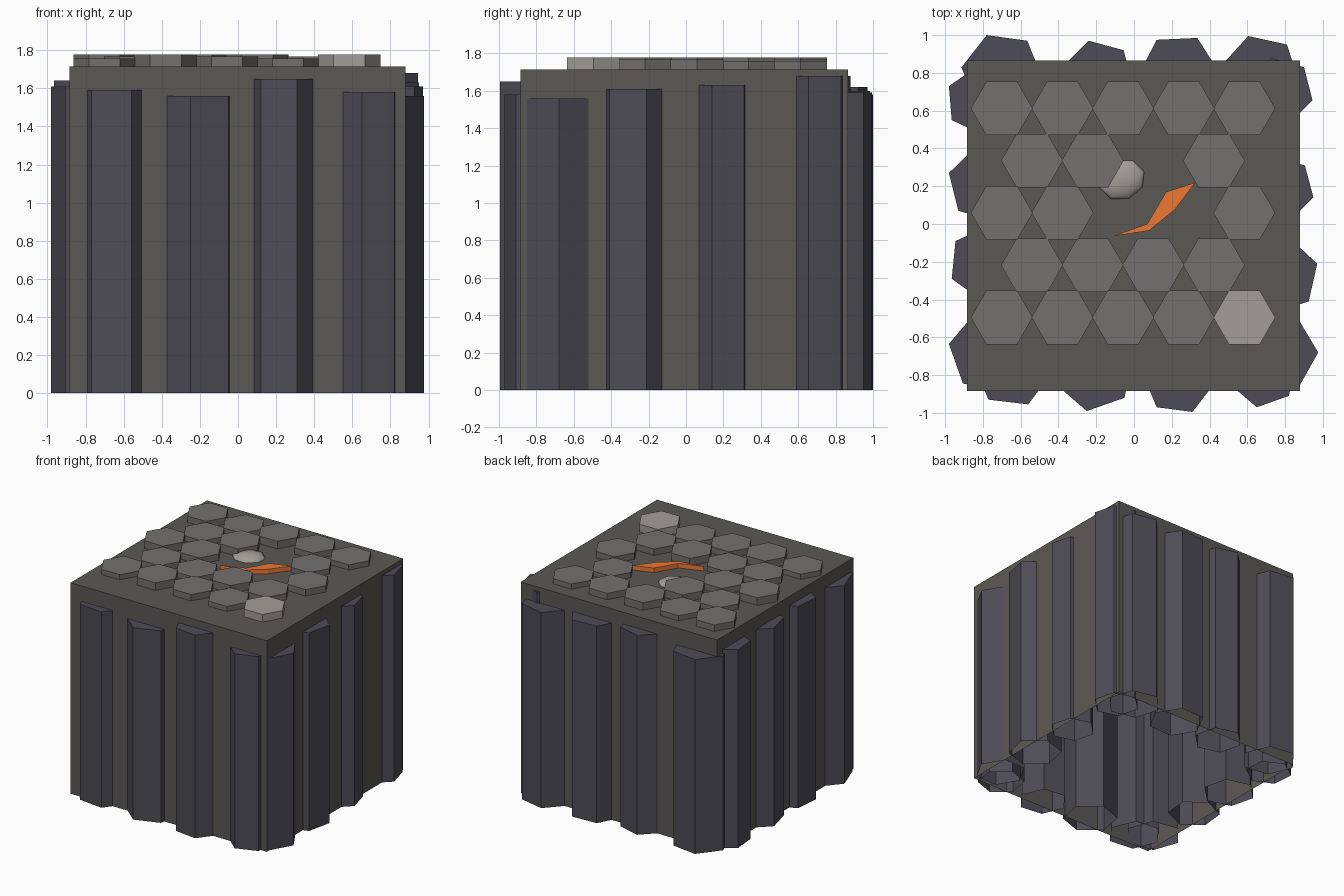
import bpy, bmesh, math

if "Cube" in bpy.data.objects:
    bpy.data.objects.remove(bpy.data.objects["Cube"])


def material(name, rgb):
    m = bpy.data.materials.new(name)
    m.diffuse_color = (*rgb, 1)
    m.use_nodes = True
    m.node_tree.nodes["Principled BSDF"].inputs["Base Color"].default_value = m.diffuse_color
    return m


STONE = material("stone", (0.105, 0.098, 0.090))
BASALT = material("basalt", (0.075, 0.072, 0.092))
TILE = material("tile_grey", (0.175, 0.165, 0.158))
PALE = material("tile_pale", (0.36, 0.34, 0.31))
EMBER = material("orange", (0.85, 0.19, 0.035))


def prism(name, outline, z0, z1, mat, bottom=True):
    """Extrude a counter-clockwise outline from z0 to z1."""
    bm = bmesh.new()
    lo = [bm.verts.new((x, y, z0)) for x, y in outline]
    hi = [bm.verts.new((x, y, z1)) for x, y in outline]
    n = len(outline)
    for i in range(n):
        j = (i + 1) % n
        bm.faces.new((lo[i], lo[j], hi[j], hi[i]))
    bm.faces.new(hi)
    if bottom:
        bm.faces.new(lo[::-1])
    me = bpy.data.meshes.new(name)
    bm.to_mesh(me)
    bm.free()
    me.materials.append(mat)
    ob = bpy.data.objects.new(name, me)
    bpy.context.collection.objects.link(ob)
    return ob


def hexagon_from_edge(ax, ay, bx, by):
    """Regular hexagon lying to the left of the edge A-B."""
    a, d = complex(ax, ay), complex(bx - ax, by - ay)
    turn = complex(0.5, math.sqrt(3) / 2)
    pts = []
    for _ in range(6):
        pts.append((a.real, a.imag))
        a += d
        d *= turn
    return pts


# main block, open underneath
prism("rock_block", [(-0.885, -0.885), (0.88, -0.885), (0.88, 0.865), (-0.885, 0.865)],
      0, 1.715, STONE, bottom=False)

# hexagonal columns set into each wall: outer edge A-B and height
columns = {
    "front": [(-0.77, -0.93, -0.56, -0.955, 1.59), (-0.25, -0.99, -0.05, -0.92, 1.56),
              (0.12, -0.97, 0.31, -0.995, 1.65), (0.65, -0.97, 0.82, -0.91, 1.58)],
    "right": [(0.88, -0.85, 0.975, -0.68, 1.56), (0.925, -0.41, 0.97, -0.21, 1.61),
              (0.95, 0.14, 0.905, 0.31, 1.63), (0.945, 0.655, 0.90, 0.83, 1.68)],
    "back": [(0.81, 0.95, 0.605, 0.995, 1.59), (0.335, 0.985, 0.12, 0.975, 1.60),
             (-0.055, 0.92, -0.24, 0.97, 1.62), (-0.565, 0.97, -0.78, 1.0, 1.58)],
    "left": [(-0.98, 0.73, -0.965, 0.55, 1.61), (-0.98, 0.27, -0.93, 0.07, 1.61),
             (-0.945, -0.09, -0.965, -0.29, 1.64), (-0.98, -0.635, -0.905, -0.845, 1.61)],
}
for side, cols in columns.items():
    for i, (ax, ay, bx, by, h) in enumerate(cols):
        prism(f"{side}_column_{i + 1}", hexagon_from_edge(ax, ay, bx, by), 0, h, BASALT, bottom=False)

# honeycomb of top tiles, with the middle left bare
rows = [(-0.495, -0.70, (0, 1, 2, 3, 4)), (-0.218, -0.54, (0, 1, 2, 3)), (0.06, -0.70, (0, 1, 4)),
        (0.335, -0.54, (0, 1, 3)), (0.612, -0.70, (0, 1, 2, 3, 4))]
for r, (y, x0, slots) in enumerate(rows):
    for k in slots:
        cx = x0 + 0.321 * k
        ring = [(cx + 0.164 * math.cos(i * math.pi / 3), y + 0.164 * math.sin(i * math.pi / 3))
                for i in range(6)]
        pale = r == 0 and k == 4
        top = 1.757 + 0.01 * ((k * 2 + r) % 3)
        prism("pale_tile" if pale else f"tile_{r + 1}_{k + 1}", ring, 1.705, top, PALE if pale else TILE)

# smooth pebble half sunk beside a tile
bpy.ops.mesh.primitive_uv_sphere_add(segments=8, ring_count=6, radius=0.13, location=(-0.065, 0.235, 1.71))
pebble = bpy.context.object
pebble.name = "pebble"
pebble.scale = (1, 0.85, 0.36)
pebble.rotation_euler = (0, 0, 0.35)
pebble.data.materials.append(PALE)
bpy.ops.object.shade_smooth()

# orange bent sliver
prism("orange_sliver", [(-0.115, -0.065), (0.08, -0.035), (0.215, 0.075), (0.325, 0.22),
                        (0.17, 0.17), (0.07, 0.0)], 1.705, 1.752, EMBER)
